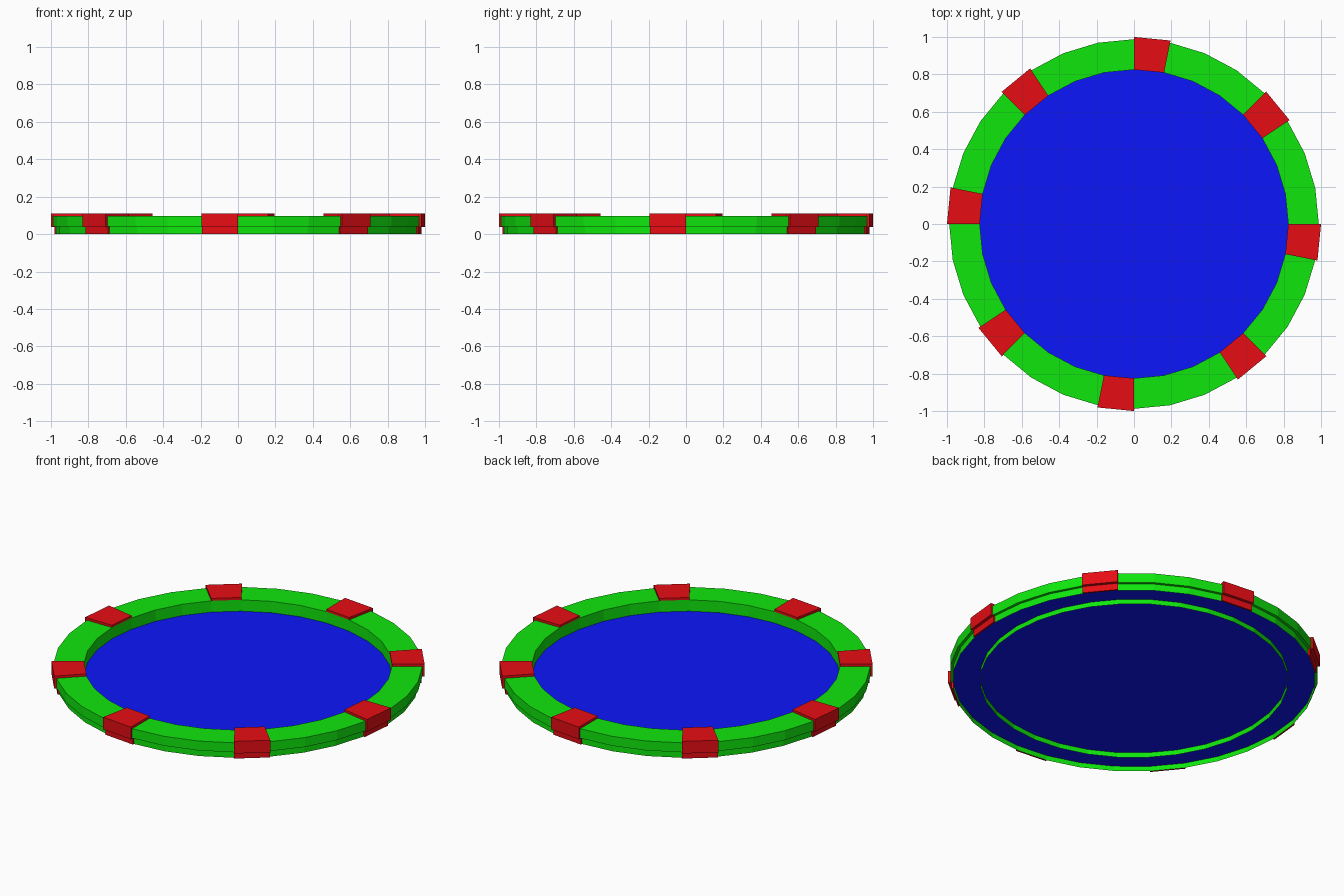
import bpy
from math import cos, sin, tau

if "Cube" in bpy.data.objects:
    bpy.data.objects.remove(bpy.data.objects["Cube"])

SIDES = 32


def material(name, color):
    m = bpy.data.materials.new(name)
    m.diffuse_color = (*color, 1)
    m.use_nodes = True
    m.node_tree.nodes["Principled BSDF"].inputs["Base Color"].default_value = m.diffuse_color
    return m


def add_object(name, verts, faces, mat):
    mesh = bpy.data.meshes.new(name)
    mesh.from_pydata(verts, [], faces)
    mesh.materials.append(mat)
    bpy.context.collection.objects.link(bpy.data.objects.new(name, mesh))


def point(r, z, step):
    a = tau * step / SIDES
    return (r * cos(a), r * sin(a), z)


green = material("green", (0.005, 0.8, 0.004))
red = material("red", (0.8, 0.004, 0.007))
blue = material("blue", (0.004, 0.008, 0.95))

# Rim: open-bottomed stepped profile swept round the full circle
rim = [(0.825, 0), (0.825, 0.096), (0.988, 0.096),
       (0.988, 0.04), (0.972, 0.04), (0.972, 0)]
n = len(rim)
verts = [point(r, z, s) for s in range(SIDES) for r, z in rim]
faces = []
for s in range(SIDES):
    a, b = s * n, (s + 1) % SIDES * n
    faces += [(a + i, a + i + 1, b + i + 1, b + i) for i in range(n - 1)]
add_object("rim", verts, faces, green)

# Floor: flat disc raised slightly above the bottom edges
add_object("floor", [point(0.972, 0.029, s) for s in range(SIDES)],
           [tuple(range(SIDES))], blue)

# Edge blocks: one-segment pads wrapped over the rim, eight around
pad = [(0.825, 0.096), (0.825, 0.11), (1.0, 0.11), (1.0, 0.038),
       (0.982, 0.038), (0.982, 0), (0.972, 0)]
inner = [(0.972, 0.04), (0.988, 0.04), (0.988, 0.096)]
section = pad + inner
n = len(section)
for k in range(8):
    start = 4 * k - 1
    verts = [point(r, z, s) for s in (start, start + 1) for r, z in section]
    faces = [(i, i + 1, n + i + 1, n + i) for i in range(len(pad) - 1)]
    faces += [tuple(reversed(range(n))), tuple(range(n, 2 * n))]
    add_object(f"edge_block_{k + 1}", verts, faces, red)
